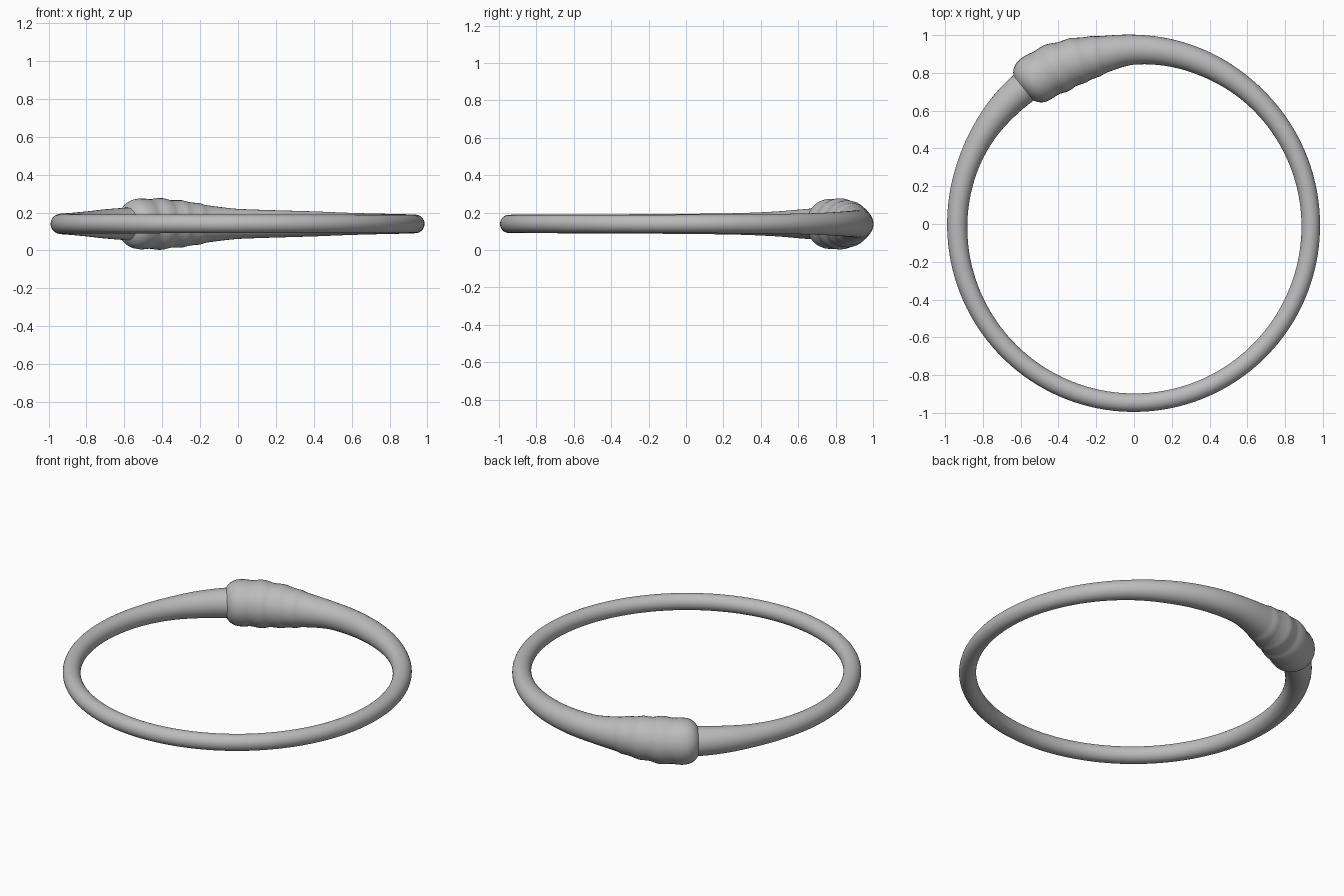
import bpy
import bmesh
from math import cos, sin, radians, pi
from mathutils import Vector

cube = bpy.data.objects.get("Cube")
if cube:
    bpy.data.objects.remove(cube)

RING_RADIUS, CENTRE_Y, CENTRE_Z = 0.936, -0.01, 0.14
SEAM_ANGLE = 128.7
SIDES = 32

# Tube profile: degrees clockwise from the seam, tube radius, shift towards the ring's middle
PROFILE = [
    (0, .086, 0), (1, .108, 0), (2.7, .126, 0), (4.5, .133, 0), (6.5, .134, .001), (8.5, .131, .002),
    (10, .133, .003), (12, .137, .005), (14, .134, .007), (16, .126, .009), (18, .125, .01),
    (20, .125, .011), (22, .117, .013), (24, .112, .015), (26, .109, .015), (28, .1, .014),
    (31, .093, .012), (35, .085, .007), (39, .079, .003), (51, .072, 0), (64, .066, 0),
    (79, .058, 0), (98, .053, 0), (130, .049, 0), (230, .049, 0), (295, .052, 0),
    (325, .057, 0), (340, .066, 0), (350, .077, 0), (360, .086, 0), (363, .088, 0),
]


def sample(t):
    """Smooth interpolation of the profile at t degrees."""
    i = max(k for k in range(len(PROFILE) - 1) if PROFILE[k][0] <= t)
    last = len(PROFILE) - 1
    a, b = PROFILE[i], PROFILE[i + 1]
    before, after = PROFILE[max(i - 1, 0)], PROFILE[min(i + 2, last)]
    h = b[0] - a[0]
    u = (t - a[0]) / h
    out = []
    for c in (1, 2):
        m0 = (b[c] - before[c]) / (b[0] - before[0]) * h
        m1 = (after[c] - a[c]) / (after[0] - a[0]) * h
        out.append((2*u**3 - 3*u**2 + 1) * a[c] + (u**3 - 2*u**2 + u) * m0
                   + (3*u**2 - 2*u**3) * b[c] + (u**3 - u**2) * m1)
    return out


# One tapering tube that loops round and tucks its thin end into the head
stations = [k * 0.5 for k in range(80)] + [40 + k * 2.5 for k in range(130)] + [363]
bm = bmesh.new()
rings = []
for t in stations:
    radius, shift = sample(t)
    theta = radians(SEAM_ANGLE - t)
    outward = Vector((cos(theta), sin(theta), 0))
    middle = outward * (RING_RADIUS - shift) + Vector((0, CENTRE_Y, CENTRE_Z))
    ring = []
    for s in range(SIDES):
        phi = 2 * pi * s / SIDES
        offset = outward * cos(phi) + Vector((0, 0, sin(phi)))
        ring.append(bm.verts.new(middle + offset * radius))
    rings.append(ring)
for r0, r1 in zip(rings, rings[1:]):
    for s in range(SIDES):
        n = (s + 1) % SIDES
        bm.faces.new((r0[s], r0[n], r1[n], r1[s]))
bmesh.ops.recalc_face_normals(bm, faces=bm.faces)
for face in bm.faces:
    face.smooth = True
# Make sure the skin faces outwards
probe = bm.faces[:][0]
theta = radians(SEAM_ANGLE)
core = Vector((cos(theta), sin(theta), 0)) * RING_RADIUS + Vector((0, CENTRE_Y, CENTRE_Z))
bm.normal_update()
if probe.normal.dot(probe.calc_center_median() - core) < 0:
    bmesh.ops.reverse_faces(bm, faces=bm.faces)

mesh = bpy.data.meshes.new("bangle_ring")
bm.to_mesh(mesh)
bm.free()
bangle = bpy.data.objects.new("bangle_ring", mesh)
bpy.context.collection.objects.link(bangle)

# Plain grey finish
grey = bpy.data.materials.new("plain_grey")
grey.use_nodes = True
colour = (0.5, 0.5, 0.5, 1)
grey.diffuse_color = colour
grey.node_tree.nodes["Principled BSDF"].inputs["Base Color"].default_value = colour
mesh.materials.append(grey)
